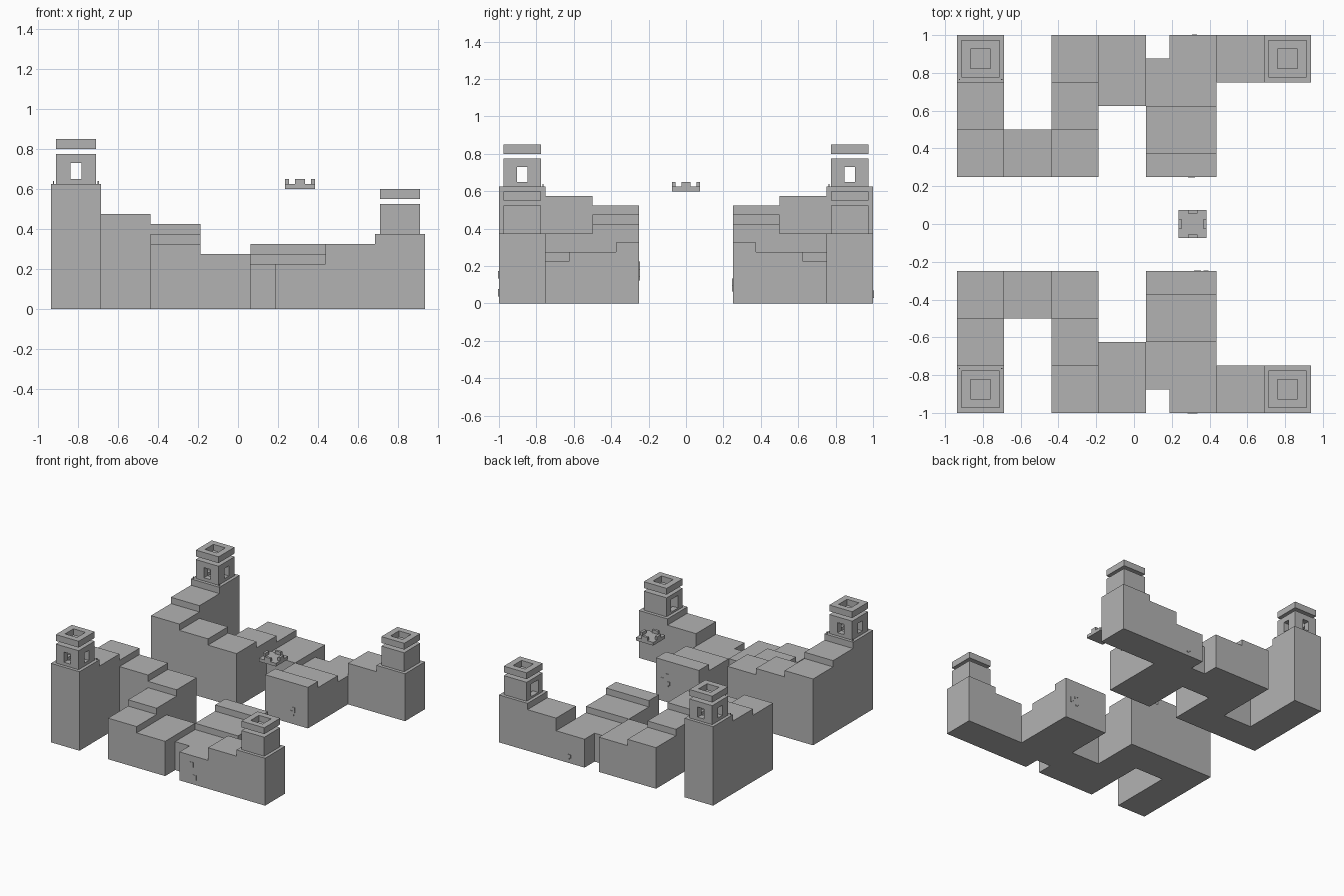
import bpy
import bmesh
from mathutils import Matrix, Vector

old = bpy.data.objects.get("Cube")
if old:
    bpy.data.objects.remove(old, do_unlink=True)

# Single plain stone colour
stone = bpy.data.materials.new("stone_grey")
stone.use_nodes = True
GREY = (0.45, 0.45, 0.45, 1)
stone.diffuse_color = GREY
stone.node_tree.nodes["Principled BSDF"].inputs["Base Color"].default_value = GREY


def box(name, x, y, z):
    """Box spanning the (low, high) pairs x, y and z."""
    spans = [sorted(s) for s in (x, y, z)]
    mid = Vector([(a + b) / 2 for a, b in spans])
    size = Vector([b - a for a, b in spans])
    bm = bmesh.new()
    bmesh.ops.create_cube(bm, size=1, matrix=Matrix.Translation(mid) @ Matrix.Diagonal(size.to_4d()))
    mesh = bpy.data.meshes.new(name)
    bm.to_mesh(mesh)
    bm.free()
    mesh.materials.append(stone)
    obj = bpy.data.objects.new(name, mesh)
    bpy.context.collection.objects.link(obj)
    return obj


def around(c, half):
    return (c - half, c + half)


def cut(obj, x, y, z):
    """Subtract a box from obj."""
    cutter = box("cutter", x, y, z)
    cutter.hide_render = True
    mod = obj.modifiers.new("cut", 'BOOLEAN')
    mod.operation = 'DIFFERENCE'
    mod.solver = 'EXACT'
    mod.object = cutter
    bpy.context.view_layer.objects.active = obj
    bpy.ops.object.modifier_apply(modifier=mod.name)
    bpy.data.objects.remove(cutter, do_unlink=True)


# Wall blocks on a grid of eighths: x start, x end, y start, y end, height
X0 = -0.9375
BLOCKS = [
    (0, 2, 6, 8, 0.625), (0, 2, 4, 6, 0.575), (0, 2, 2, 4, 0.525),
    (2, 4, 2, 4, 0.475), (4, 6, 2, 4, 0.425), (4, 6, 4, 6, 0.375),
    (4, 6, 6, 8, 0.325), (6, 8, 5, 8, 0.275), (8, 9, 5, 7, 0.225),
    (9, 11, 5, 8, 0.225), (8, 11, 3, 5, 0.275), (8, 11, 2, 3, 0.325),
    (11, 13, 6, 8, 0.325), (13, 15, 6, 8, 0.375),
]


def turret(side, name, cx, cy, base, tall):
    """Hollow lookout with a floating square ring above it."""
    half, hole = 0.1, 0.0525
    room = box(f"{side}_{name}_lookout", around(cx, half), around(cy, half), (base, base + 0.15))
    cut(room, around(cx, hole), around(cy, hole), (base - 0.1, base + 0.3))
    if tall:
        sill = (base + 0.025, base + 0.105)
        cut(room, around(cx, 0.0275), around(cy, 0.2), sill)
        cut(room, around(cx, 0.2), around(cy, 0.0275), sill)
        # Small pegs at the inner corners
        for sx in (-1, 1):
            inner = cy - 0.11 * (1 if cy > 0 else -1)
            box(f"{side}_{name}_peg", around(cx + sx * 0.112, 0.003), around(inner, 0.003),
                (base, base + 0.015))
    else:
        # Doorway towards the wall walk
        cut(room, (cx - 0.2, cx), around(cy, 0.045), (base + 0.015, base + 0.115))
    ring = box(f"{side}_{name}_ring", around(cx, half), around(cy, half), (base + 0.175, base + 0.225))
    cut(ring, around(cx, hole), around(cy, hole), (base, base + 0.4))


# Two mirrored halves
for side, s in (("back", 1), ("front", -1)):
    for i, (xa, xb, ya, yb, h) in enumerate(BLOCKS):
        box(f"{side}_wall_block_{i + 1}", (X0 + xa / 8, X0 + xb / 8), (s * ya / 8, s * yb / 8), (0, h))
    turret(side, "high_tower", -0.8125, s * 0.875, 0.625, True)
    turret(side, "low_tower", 0.8125, s * 0.875, 0.375, False)

# Floating battlement platform
PX = 0.31
box("platform", around(PX, 0.075), around(0, 0.075), (0.6, 0.625))
for s in (-1, 1):
    box("platform_merlon", around(PX + s * 0.065, 0.01), around(0, 0.025), (0.625, 0.65))
    box("platform_merlon", around(PX, 0.025), around(s * 0.065, 0.01), (0.625, 0.65))


# Small raised stones on the wall faces: x, z, wall y, outward direction
def raised_stone(x, z, y, out):
    box("raised_stone", around(x, 0.013), (y, y + out * 0.004), around(z, 0.014))
    box("raised_stone_chip", (x, x + 0.014), (y, y + out * 0.004), (z - 0.026, z - 0.014))


for x, z, y, out in ((0.297, 0.16, -1, -1), (0.322, 0.063, -1, -1), (0.32, 0.055, 1, 1),
                     (0.31, 0.12, 0.25, -1), (0.3, 0.09, 0.25, -1),
                     (0.34, 0.21, -0.25, 1), (0.38, 0.17, -0.25, 1), (0.33, 0.15, -0.25, 1)):
    raised_stone(x, z, y, out)
